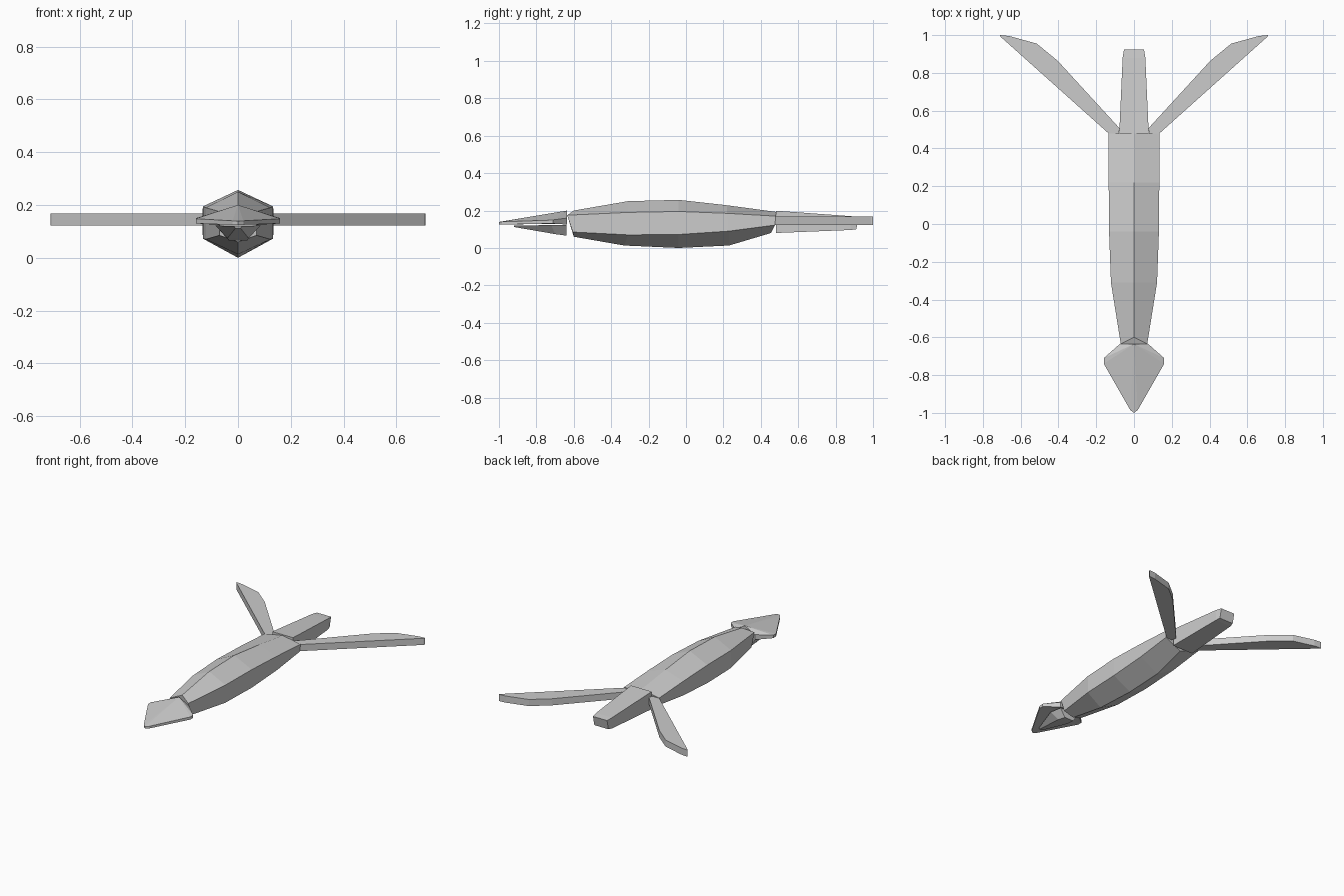
import bpy, bmesh

if "Cube" in bpy.data.objects:
    bpy.data.objects.remove(bpy.data.objects["Cube"])


def finish(name, bm):
    bmesh.ops.remove_doubles(bm, verts=bm.verts, dist=0.0005)
    bmesh.ops.recalc_face_normals(bm, faces=bm.faces)
    mesh = bpy.data.meshes.new(name)
    bm.to_mesh(mesh)
    bm.free()
    obj = bpy.data.objects.new(name, mesh)
    bpy.context.collection.objects.link(obj)
    return obj


def loft(name, rings):
    """Skin a list of equal-length vertex rings and cap both ends."""
    bm = bmesh.new()
    rows = [[bm.verts.new(p) for p in ring] for ring in rings]
    n = len(rows[0])
    for a, b in zip(rows, rows[1:]):
        for i in range(n):
            j = (i + 1) % n
            bm.faces.new((a[i], a[j], b[j], b[i]))
    bm.faces.new(rows[0])
    bm.faces.new(rows[-1])
    return finish(name, bm)


def hexagon(w, top, upper, lower, bottom):
    """Six-sided section; each argument after w is a (y, z) pair."""
    return [(0, *top), (w, *upper), (w, *lower),
            (0, *bottom), (-w, *lower), (-w, *upper)]


# Body: hexagonal spindle
loft("body", [
    hexagon(0.07, (-0.60, 0.20), (-0.635, 0.175), (-0.605, 0.085), (-0.60, 0.06)),
    hexagon(0.122, (-0.31, 0.25), (-0.31, 0.19), (-0.31, 0.07), (-0.33, 0.013)),
    hexagon(0.132, (-0.04, 0.257), (-0.04, 0.195), (-0.04, 0.072), (-0.04, 0.0)),
    hexagon(0.134, (0.22, 0.228), (0.22, 0.185), (0.23, 0.09), (0.23, 0.013)),
    hexagon(0.134, (0.48, 0.193), (0.48, 0.17), (0.475, 0.122), (0.455, 0.08)),
])

# Head: flat spade with raised centre ridge
half = [(0.075, -0.635, 0.16, 0.125), (0.16, -0.71, 0.15, 0.13),
        (0.16, -0.74, 0.148, 0.13), (0.02, -0.985, 0.14, 0.125)]
bm = bmesh.new()
ridge = [bm.verts.new((0, -0.635, 0.20)), bm.verts.new((0, -1.0, 0.139))]
keel = [bm.verts.new((0, -0.635, 0.13)), bm.verts.new((0, -1.0, 0.125))]
for s in (1, -1):
    up = [bm.verts.new((s * x, y, zt)) for x, y, zt, zb in half]
    low = [bm.verts.new((s * x, y, zb)) for x, y, zt, zb in half]
    for a, b in zip([ridge[0]] + up, up + [ridge[1]]):
        if a is not ridge[0] and b is not ridge[1]:
            bm.faces.new((ridge[0], a, b))
            i = up.index(a)
            bm.faces.new((keel[0], low[i], low[i + 1]))
            bm.faces.new((a, b, low[i + 1], low[i]))
    bm.faces.new((ridge[0], up[-1], ridge[1]))
    bm.faces.new((keel[0], low[-1], keel[1]))
    bm.faces.new((up[-1], ridge[1], keel[1], low[-1]))
    bm.faces.new((ridge[0], up[0], low[0], keel[0]))
finish("head", bm)

# Lower jaw: narrow wedge under the head
loft("jaw", [
    [(-0.07, -0.64, 0.122), (0.07, -0.64, 0.122), (0.035, -0.64, 0.066), (-0.035, -0.64, 0.066)],
    [(-0.085, -0.72, 0.122), (0.085, -0.72, 0.122), (0.04, -0.70, 0.074), (-0.04, -0.70, 0.074)],
    [(-0.015, -0.92, 0.12), (0.015, -0.92, 0.12), (0.01, -0.92, 0.112), (-0.01, -0.92, 0.112)],
])

# Tail: tapered box
loft("tail", [
    [(-w, y, zt), (w, y, zt), (w, y - d, zb), (-w, y - d, zb)]
    for w, y, d, zt, zb in [(0.078, 0.48, 0, 0.199, 0.08),
                            (0.06, 0.88, 0, 0.17, 0.096),
                            (0.053, 0.925, 0.015, 0.165, 0.1)]
])

# Rear fins: swept flat plates, mirrored
outline = [(0.09, 0.45), (0.135, 0.48), (0.705, 0.99), (0.71, 1.0),
           (0.66, 0.995), (0.515, 0.955), (0.405, 0.865), (0.075, 0.505)]
for side, s in (("left", -1), ("right", 1)):
    loft(f"{side}_fin", [[(s * x, y, z) for x, y in outline] for z in (0.123, 0.168)])
